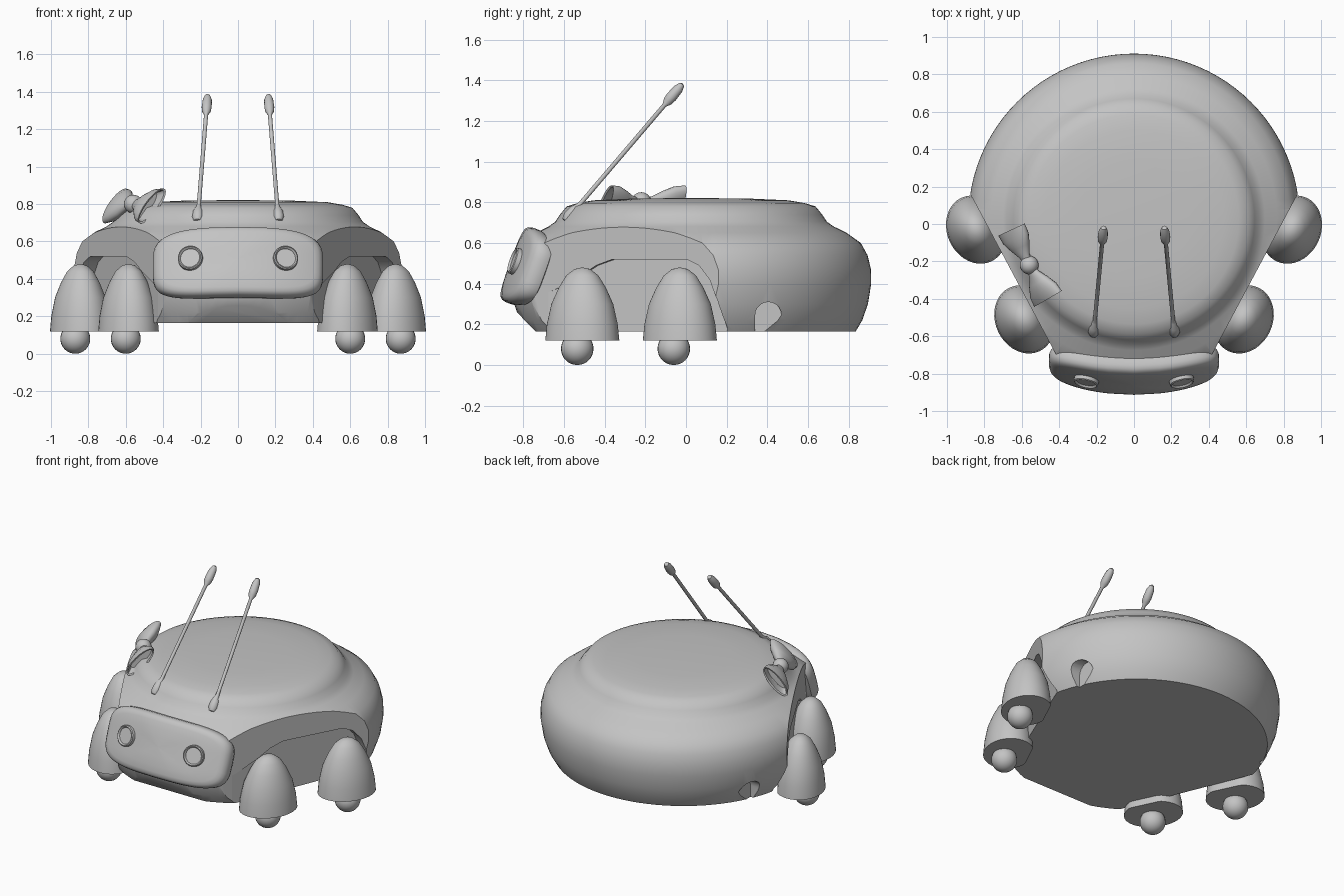
import bpy, bmesh, math
from mathutils import Vector, Matrix

cube = bpy.data.objects.get("Cube")
if cube:
    bpy.data.objects.remove(cube)

grey = bpy.data.materials.new("plain_grey")
grey.use_nodes = True
GREY = (0.55, 0.55, 0.55, 1)
grey.diffuse_color = GREY
grey.node_tree.nodes["Principled BSDF"].inputs["Base Color"].default_value = GREY


def finish(bm, name, matrix=None, angle=40):
    """Turn a bmesh into a smooth-shaded grey object."""
    bmesh.ops.recalc_face_normals(bm, faces=bm.faces)
    mesh = bpy.data.meshes.new(name)
    bm.to_mesh(mesh)
    bm.free()
    mesh.materials.append(grey)
    if matrix:
        mesh.transform(matrix)
    ob = bpy.data.objects.new(name, mesh)
    bpy.context.collection.objects.link(ob)
    smooth(ob, angle)
    return ob


def smooth(ob, angle):
    bpy.ops.object.select_all(action='DESELECT')
    bpy.context.view_layer.objects.active = ob
    ob.select_set(True)
    bpy.ops.object.shade_smooth_by_angle(angle=math.radians(angle))


def lathe(profile, steps):
    """Revolve (radius, height) points around z."""
    bm = bmesh.new()
    vs = [bm.verts.new((r, 0, z)) for r, z in profile]
    es = [bm.edges.new(p) for p in zip(vs, vs[1:])]
    bmesh.ops.spin(bm, geom=vs + es, cent=(0, 0, 0), axis=(0, 0, 1),
                   angle=math.tau, steps=steps)
    bmesh.ops.remove_doubles(bm, verts=bm.verts, dist=0.0005)
    return bm


def loft(rings):
    """Skin a list of closed rings and cap both ends."""
    bm = bmesh.new()
    rows = [[bm.verts.new(p) for p in ring] for ring in rings]
    n = len(rows[0])
    for a, b in zip(rows, rows[1:]):
        for i in range(n):
            j = (i + 1) % n
            bm.faces.new((a[i], a[j], b[j], b[i]))
    bm.faces.new(rows[0])
    bm.faces.new(rows[-1])
    return bm


def cut(ob, cutter):
    cutter.hide_render = True
    cutter.hide_viewport = True
    mod = ob.modifiers.new("cut", 'BOOLEAN')
    mod.operation = 'DIFFERENCE'
    mod.solver = 'EXACT'
    mod.object = cutter


# Body: rounded disc, trimmed flat at the front sides and chin
CENTRE = Vector((0, 0.025, 0))
bm = lathe([(0, .165), (.81, .165), (.842, .22), (.87, .3), (.886, .4), (.885, .47),
            (.868, .54), (.835, .6), (.765, .65), (.7, .682), (.668, .705),
            (.645, .74), (.612, .78), (.56, .796), (.48, .81), (.3, .818), (0, .822)], 96)
bmesh.ops.translate(bm, verts=bm.verts, vec=CENTRE)
trims = [(CENTRE + Vector((s * .88, -.47, 0)) * .71, (s * .88, -.47, 0)) for s in (1, -1)]
trims.append(((0, -.74, .165), (0, -.72, -.7)))
for point, normal in trims:
    bmesh.ops.bisect_plane(bm, geom=bm.verts[:] + bm.edges[:] + bm.faces[:],
                           plane_co=point, plane_no=normal, clear_outer=True)
    bmesh.ops.holes_fill(bm, edges=[e for e in bm.edges if e.is_boundary], sides=0)
body = finish(bm, "body")

# Leg bays and small rear arches cut out of the body
BAY = [(.47, 0), (.47, .2), (.45, .32), (.41, .42), (.35, .49), (.28, .52), (-.13, .52),
       (-.22, .49), (-.32, .43), (-.45, .37), (-.6, .32), (-1, .3), (-1, 0)]
ARCH = [(.34, .1), (.47, .1)] + [(.405 + .065 * math.cos(a * math.pi / 10),
                                 .245 + .065 * math.sin(a * math.pi / 10)) for a in range(11)]
for s, side in ((1, "left"), (-1, "right")):
    out, along = Vector((s * .924, -.382, 0)), Vector((s * .382, .924, 0))
    rings = [[CENTRE + out * d + along * u + Vector((0, 0, z)) for u, z in BAY]
             for d in (.664, 1.3)]
    cut(body, finish(loft(rings), side + "_bay_cutter"))
    rings = [[(s * x, y, z) for y, z in ARCH] for x in (.725, 1.1)]
    cut(body, finish(loft(rings), side + "_arch_cutter"))

# Bake the cuts into the body
bpy.context.view_layer.update()
dg = bpy.context.evaluated_depsgraph_get()
baked = bpy.data.meshes.new_from_object(body.evaluated_get(dg))
body.modifiers.clear()
body.data = baked
smooth(body, 35)
for ob in [o for o in bpy.data.objects if o.name.endswith("_cutter")]:
    bpy.data.objects.remove(ob)

# Face plate: rounded rectangle bent around the front and leaned back
def plate_ring(scale, y):
    ring = []
    for i in range(64):
        a = math.tau * i / 64
        c, sn = math.cos(a), math.sin(a)
        x = .455 * scale * math.copysign(abs(c) ** .5, c)
        z = .195 * (scale if scale < .8 else 1 - (1 - scale) * 2)
        z *= math.copysign(abs(sn) ** .5, sn)
        ring.append((x, y + .4 * x * x, z))
    return ring

rings = [plate_ring(*p) for p in ((.93, .1), (.98, .09), (1, .065), (1, .035), (.985, .015),
                                  (.95, .002), (.9, -.003), (.6, -.008), (.3, -.01), (.02, -.01))]
LEAN = math.radians(-20)
finish(loft(rings), "face_plate",
       Matrix.Translation((0, -.855, .505)) @ Matrix.Rotation(LEAN, 4, 'X'), 50)

# Legs are half eggs, flattened on the inner side
EGG = [(0, .12), (.188, .12), (.18, .2), (.157, .3), (.12, .38), (.082, .44), (.04, .472), (0, .48)]
FEELER = [(0, 0), (.02, .004), (.031, .03), (.028, .07), (.014, .105), (.011, .12), (.011, .755),
          (.024, .78), (.027, .81), (.024, .86), (.014, .888), (0, .895)]
for s, side in ((1, "left"), (-1, "right")):
    for place, x, y, wx, wy in (("front", .585, -.51, .6, -.535), ("rear", .843, -.03, .87, -.06)):
        bm = lathe(EGG, 40)
        for v in bm.verts:
            v.co.x = max(v.co.x * .83, -.13)
        turn = math.atan2(-.43, s * .9)
        finish(bm, f"{side}_{place}_leg",
               Matrix.Translation((s * x, y, 0)) @ Matrix.Rotation(turn, 4, 'Z'))
        # Ball foot
        bm = bmesh.new()
        bmesh.ops.create_uvsphere(bm, u_segments=24, v_segments=16, radius=.08)
        finish(bm, f"{side}_{place}_ball_foot", Matrix.Translation((s * wx, wy, .08)))

    # Feelers lean back and slightly inward
    lean = Vector((s * -.055, .58, .68)).to_track_quat('Z', 'Y').to_matrix().to_4x4()
    finish(lathe(FEELER, 16), side + "_feeler", Matrix.Translation((s * .217, -.595, .705)) @ lean)

    # Eyes: raised rim around a flat disc
    eye = (Matrix.Translation((s * .255, -.84, .51)) @ Matrix.Rotation(LEAN, 4, 'X')
           @ Matrix.Rotation(s * .2, 4, 'Z') @ Matrix.Rotation(math.pi / 2, 4, 'X'))
    finish(lathe([(0, -.02), (.068, -.02), (.066, .012), (.06, .017), (.054, .012),
                  (.052, .006), (0, .006)], 32), side + "_eye", eye)

# Bow on the right shoulder: a knot and two flared loops
KNOT = Vector((-.56, -.22, .8))
bm = bmesh.new()
bmesh.ops.create_uvsphere(bm, u_segments=20, v_segments=12, radius=.05)
finish(bm, "bow_knot", Matrix.Translation(KNOT))
for name, low, high in (("rear", (-.72, -.06, .7), (-.59, 0, .88)),
                        ("front", (-.53, -.44, .7), (-.39, -.36, .88))):
    low, high = Vector(low), Vector(high)
    end, span = (low + high) / 2, (high - low) / 2
    thick = span.cross(end - KNOT).normalized()
    rings = []
    for t, w, h in ((0, .2, .02), (.25, .3, .025), (.5, .62, .04), (.75, .9, .048),
                    (1, 1, .04), (.98, .92, .03), (.7, .75, .03)):
        mid = KNOT.lerp(end, t)
        rings.append([mid + span * w * math.cos(a) + thick * h * math.sin(a)
                      for a in (math.tau * i / 24 for i in range(24))])
    finish(loft(rings), f"bow_{name}_loop")
